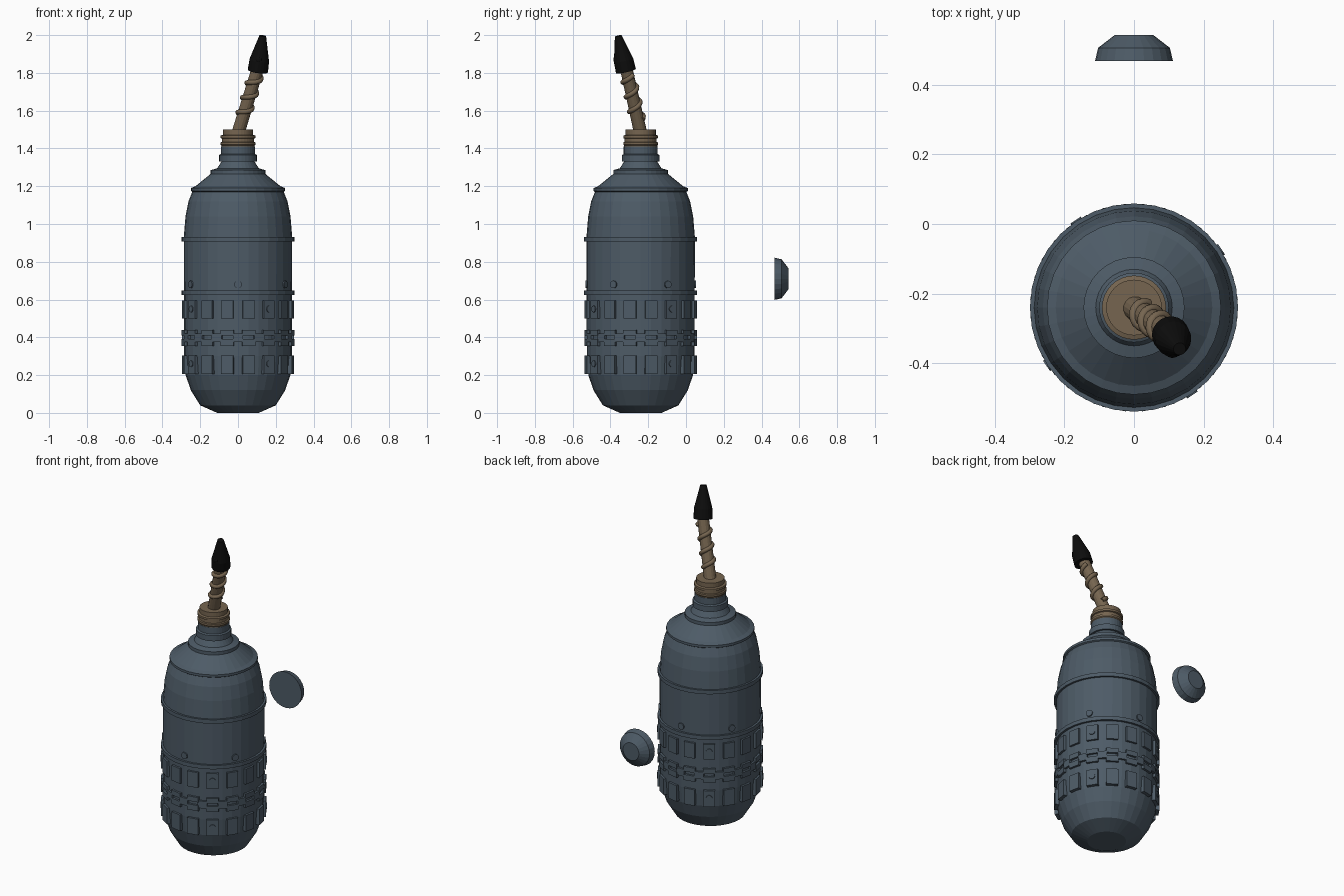
import bpy, bmesh
from math import sin, cos, pi, radians
from mathutils import Vector, Matrix

if "Cube" in bpy.data.objects:
    bpy.data.objects.remove(bpy.data.objects["Cube"])

AXIS_Y = -0.24


def material(name, rgb):
    m = bpy.data.materials.new(name)
    m.diffuse_color = (*rgb, 1)
    m.use_nodes = True
    m.node_tree.nodes["Principled BSDF"].inputs["Base Color"].default_value = m.diffuse_color
    return m


STEEL = material("blue_grey", (0.075, 0.105, 0.135))
TAN = material("tan", (0.18, 0.13, 0.08))
BLACK = material("black", (0.004, 0.004, 0.004))


def finish(bm, name, mat):
    bmesh.ops.recalc_face_normals(bm, faces=bm.faces)
    me = bpy.data.meshes.new(name)
    bm.to_mesh(me)
    bm.free()
    me.materials.append(mat)
    ob = bpy.data.objects.new(name, me)
    bpy.context.collection.objects.link(ob)
    return ob


def lathe(name, profile, mat, n=32, matrix=Matrix.Translation((0, AXIS_Y, 0))):
    """Spin (radius, height) points about local z and cap both ends."""
    bm = bmesh.new()
    rings = [[bm.verts.new((r * cos(2 * pi * i / n), r * sin(2 * pi * i / n), z))
              for i in range(n)] for r, z in profile]
    for a, b in zip(rings, rings[1:]):
        for i in range(n):
            j = (i + 1) % n
            bm.faces.new((a[i], a[j], b[j], b[i]))
    bm.faces.new(rings[0][::-1])
    bm.faces.new(rings[-1])
    bm.transform(matrix)
    return finish(bm, name, mat)


def around(angle, radius, z):
    """Frame on the bottle wall whose local x points outward."""
    return (Matrix.Translation((0, AXIS_Y, z)) @ Matrix.Rotation(angle, 4, 'Z')
            @ Matrix.Translation((radius, 0, 0)))


def panel_row(name, z0, z1, width, start, count=16, outer=0.297):
    bm = bmesh.new()
    for k in range(count):
        m = around(radians(start + 360 / count * k), outer - 0.015, (z0 + z1) / 2)
        bmesh.ops.create_cube(bm, size=1, matrix=m @ Matrix.Diagonal((0.03, width, z1 - z0, 1)))
    return finish(bm, name, STEEL)


def stud_row(name, z, radius, start, count, outer):
    bm = bmesh.new()
    for k in range(count):
        m = around(radians(start + 360 / count * k), outer - 0.015, z)
        bmesh.ops.create_cone(bm, cap_ends=True, segments=12, radius1=radius, radius2=radius,
                              depth=0.03, matrix=m @ Matrix.Rotation(pi / 2, 4, 'Y'))
    return finish(bm, name, STEEL)


def tube(name, points, radius, mat):
    cu = bpy.data.curves.new(name, 'CURVE')
    cu.dimensions = '3D'
    cu.bevel_depth = radius
    cu.bevel_resolution = 2
    cu.use_fill_caps = True
    sp = cu.splines.new('POLY')
    sp.points.add(len(points) - 1)
    for p, co in zip(sp.points, points):
        p.co = (*co, 1)
    cu.materials.append(mat)
    ob = bpy.data.objects.new(name, cu)
    bpy.context.collection.objects.link(ob)


# Bottle body with shoulder rims and collar
lathe("bottle_body", [
    (0.11, 0), (0.20, 0.04), (0.25, 0.12), (0.277, 0.20), (0.285, 0.30), (0.287, 0.93),
    (0.278, 1.04), (0.262, 1.12), (0.242, 1.17), (0.25, 1.175), (0.25, 1.19), (0.225, 1.20),
    (0.145, 1.265), (0.145, 1.285), (0.11, 1.295), (0.088, 1.33), (0.10, 1.33),
    (0.10, 1.365), (0.09, 1.37), (0.09, 1.41), (0.07, 1.41)], STEEL)

# Raised hoops
for label, z in (("upper", 0.92), ("lower", 0.635)):
    lathe(label + "_hoop", [(0.28, z - 0.012), (0.299, z - 0.012),
                            (0.299, z + 0.012), (0.28, z + 0.012)], STEEL)

# Grip panels, meander band and studs
panel_row("upper_grip_panels", 0.50, 0.595, 0.066, 11.25)
panel_row("lower_grip_panels", 0.205, 0.305, 0.066, 11.25)
panel_row("band_top_blocks", 0.41, 0.44, 0.07, 11.25)
panel_row("band_bottom_blocks", 0.355, 0.39, 0.07, 11.25)
panel_row("band_links", 0.375, 0.42, 0.055, 0)
stud_row("wall_studs", 0.68, 0.02, 30, 6, 0.293)
stud_row("upper_panel_studs", 0.55, 0.018, 33.75, 4, 0.302)
stud_row("lower_panel_studs", 0.26, 0.018, 33.75, 4, 0.302)

# Threaded mouth
lathe("threaded_mouth", [
    (0.07, 1.40), (0.088, 1.40), (0.088, 1.415), (0.092, 1.42), (0.092, 1.432), (0.085, 1.435),
    (0.085, 1.452), (0.092, 1.455), (0.092, 1.468), (0.08, 1.472), (0.08, 1.50)], TAN)

# Leaning spout with a spiral cord
foot, head = Vector((0, AXIS_Y, 1.48)), Vector((0.107, -0.318, 1.83))
lean = (head - foot).to_track_quat('Z', 'Y').to_matrix().to_4x4()
length = (head - foot).length
lathe("spout", [(0.035, 0), (0.033, length)], TAN, 16, Matrix.Translation(foot) @ lean)
turns, steps = 3, 60
cord = []
for i in range(steps + 1):
    a = 2 * pi * turns * i / steps
    t = 0.08 + 0.25 * i / steps
    cord.append(foot + lean @ Vector((0.034 * cos(a), 0.034 * sin(a), t)))
tube("spiral_cord", cord, 0.013, TAN)

# Black nozzle with a small collar bead
base, tip = Vector((0.105, -0.318, 1.81)), Vector((0.131, -0.359, 1.996))
tilt = (tip - base).to_track_quat('Z', 'Y').to_matrix().to_4x4()
h = (tip - base).length
lathe("nozzle", [(0.054, 0), (0.052, 0.06), (0.018, h)], BLACK, 20,
      Matrix.Translation(base) @ tilt)
bm = bmesh.new()
bmesh.ops.create_uvsphere(bm, u_segments=12, v_segments=8, radius=0.025,
                          matrix=Matrix.Translation((0.11, -0.36, 1.87)))
finish(bm, "nozzle_bead", BLACK)

# Detached lid lying behind the bottle, narrow end facing back
lathe("loose_lid", [(0.112, 0), (0.103, 0.038), (0.055, 0.075)], STEEL, 24,
      Matrix.Translation((0, 0.468, 0.71)) @ Matrix.Rotation(-pi / 2, 4, 'X'))
